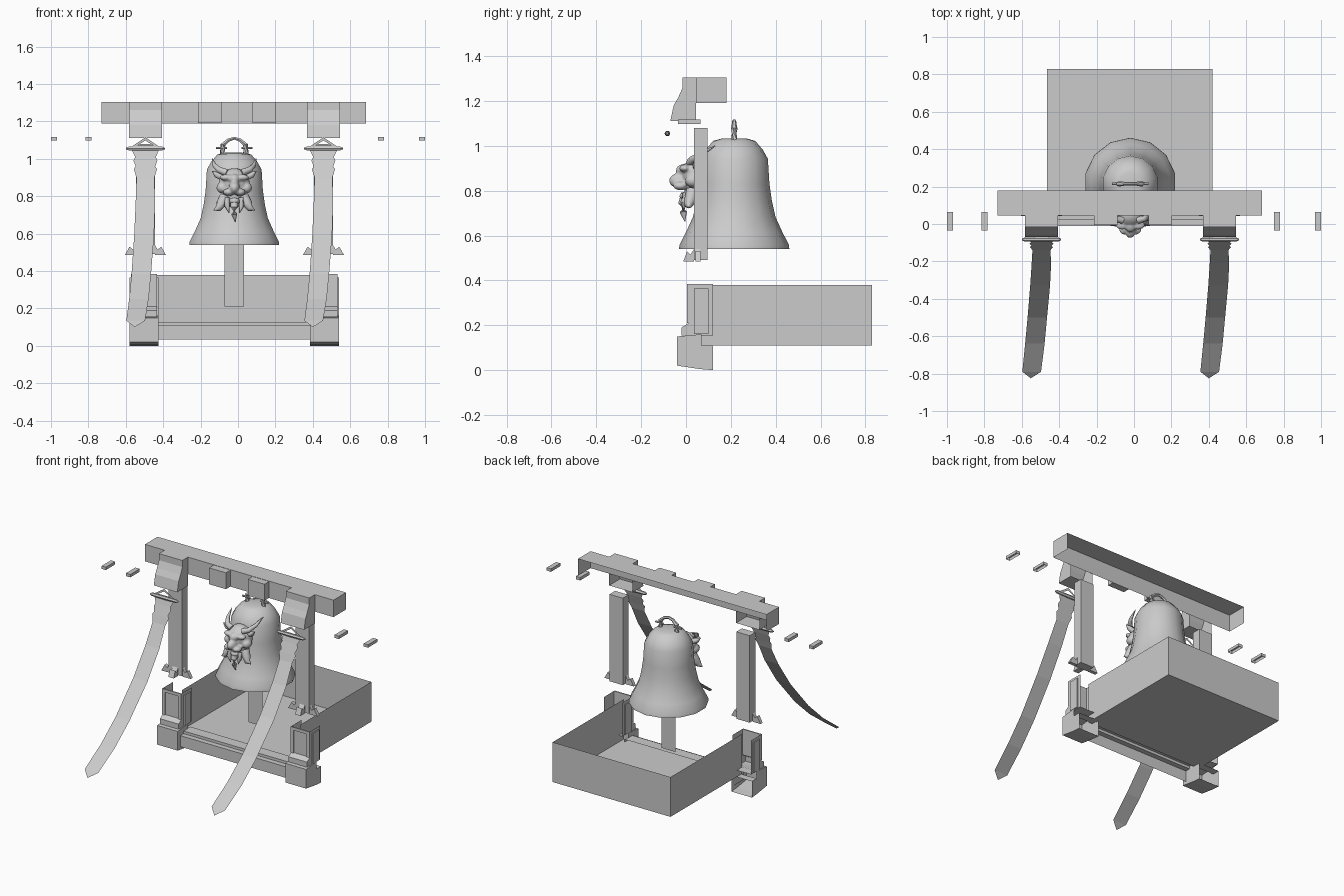
import bpy, bmesh, math
from mathutils import Vector

if "Cube" in bpy.data.objects:
    bpy.data.objects.remove(bpy.data.objects["Cube"], do_unlink=True)

GREY = bpy.data.materials.new("plain grey")
GREY.use_nodes = True
GREY.diffuse_color = (0.6, 0.6, 0.6, 1)
GREY.node_tree.nodes["Principled BSDF"].inputs["Base Color"].default_value = (0.6, 0.6, 0.6, 1)

MID = -0.02           # centre line of the bell
POSTS = (-0.495, 0.457)


def finish(name, bm, smooth=None, fix=True):
    if fix:
        bmesh.ops.recalc_face_normals(bm, faces=bm.faces)
    mesh = bpy.data.meshes.new(name)
    bm.to_mesh(mesh)
    bm.free()
    mesh.materials.append(GREY)
    ob = bpy.data.objects.new(name, mesh)
    bpy.context.collection.objects.link(ob)
    if smooth:
        bpy.ops.object.select_all(action='DESELECT')
        ob.select_set(True)
        bpy.context.view_layer.objects.active = ob
        bpy.ops.object.shade_smooth_by_angle(angle=math.radians(smooth))
    return ob


def drop(bm, *directions):
    """Open a shell by removing the faces that point in the given directions."""
    bm.normal_update()
    gone = [f for f in bm.faces if any(f.normal.dot(Vector(d)) > 0.9 for d in directions)]
    bmesh.ops.delete(bm, geom=gone, context='FACES')


def add_box(bm, x, y, z):
    vs = bmesh.ops.create_cube(bm, size=1)["verts"]
    for v in vs:
        v.co = [r[0] + (c + 0.5) * (r[1] - r[0]) for c, r in zip(v.co, (x, y, z))]
    return vs


def box(name, x, y, z, open_sides=()):
    bm = bmesh.new()
    add_box(bm, x, y, z)
    drop(bm, *open_sides)
    return finish(name, bm, fix=False)


def extrude_x(name, pts, x0, x1, open_sides=()):
    """Solid from a side profile of (y, z) points."""
    bm = bmesh.new()
    f = bm.faces.new([bm.verts.new((x0, y, z)) for y, z in pts])
    out = bmesh.ops.extrude_face_region(bm, geom=[f])["geom"]
    for v in out:
        if isinstance(v, bmesh.types.BMVert):
            v.co.x = x1
    bmesh.ops.recalc_face_normals(bm, faces=bm.faces)
    drop(bm, *open_sides)
    return finish(name, bm, fix=False)


def tube(bm, pts, radii, sides=8):
    """Tapered tube through points."""
    rings = []
    pts = [Vector(p) for p in pts]
    for i, p in enumerate(pts):
        t = pts[min(i + 1, len(pts) - 1)] - pts[max(i - 1, 0)]
        q = t.to_track_quat('Z', 'Y')
        rings.append([bm.verts.new(p + q @ Vector((radii[i] * math.cos(a), radii[i] * math.sin(a), 0)))
                      for a in (2 * math.pi * k / sides for k in range(sides))])
    for a, b in zip(rings, rings[1:]):
        for k in range(sides):
            bm.faces.new((a[k], a[(k + 1) % sides], b[(k + 1) % sides], b[k]))
    bm.faces.new(rings[0][::-1])
    bm.faces.new(rings[-1])


UP, DOWN, BACK = (0, 0, 1), (0, 0, -1), (0, 1, 0)

# top beam: hollow trough, with two small blocks on its face
box("beam", (-0.73, 0.685), (0.045, 0.18), (1.19, 1.305), (DOWN, BACK))
for x in (-0.15, 0.14):
    box("beam_block", (x - 0.063, x + 0.063), (-0.005, 0.045), (1.192, 1.303), (BACK,))

# loose clips either side of the beam
for x in (-0.984, -0.8, 0.765, 0.984):
    box("clip", (x - 0.016, x + 0.016), (-0.035, 0.065), (1.097, 1.117), (DOWN,))

# tray, open at the front and top
box("tray", (-0.465, 0.42), (0.065, 0.83), (0.11, 0.38), (UP, (0, -1, 0)))

# stepped sill across the front of the tray
extrude_x("sill", [(-0.01, 0.035), (-0.01, 0.11), (0.025, 0.11), (0.025, 0.128),
                   (0.1, 0.128), (0.1, 0.035)], -0.43, 0.39, (DOWN, BACK))

# strap outline: half width, sideways drift, y, z from top to tip
STRAP = [(0.072, 0, -0.085, 1.045), (0.055, 0, -0.097, 1.01), (0.064, 0, -0.105, 0.99),
         (0.052, 0, -0.117, 0.96), (0.062, 0, -0.123, 0.945), (0.048, 0, -0.14, 0.9),
         (0.052, 0, -0.21, 0.77), (0.053, -0.007, -0.33, 0.59), (0.052, -0.022, -0.5, 0.385),
         (0.052, -0.035, -0.64, 0.25), (0.05, -0.052, -0.79, 0.135)]

for c in POSTS:
    # bracket under the beam
    extrude_x("corbel", [(0.045, 1.305), (-0.015, 1.305), (-0.015, 1.26), (-0.035, 1.215),
                         (-0.055, 1.18), (-0.07, 1.11), (0.045, 1.11)], c - 0.088, c + 0.088, (BACK,))
    # post with three flared toes
    box("post", (c - 0.05, c + 0.05), (0.036, 0.096), (0.49, 1.08))
    for s in (-1, 1):
        bm = bmesh.new()
        for y in (0.042, 0.065):
            bm.faces.new([bm.verts.new((c + s * a, y, z)) for a, z in
                          ((0.05, 0.485), (0.11, 0.485), (0.085, 0.53), (0.065, 0.515), (0.05, 0.54))])
        bmesh.ops.bridge_loops(bm, edges=bm.edges[:])
        finish("side_toe", bm)
    extrude_x("front_toe", [(0.036, 0.54), (0.036, 0.485), (-0.012, 0.485), (0.005, 0.53), (0.02, 0.515)],
              c - 0.02, c + 0.02)

    # base block with sloping shoulder, then the panelled pillar above
    b = c - 0.007 + (0.012 if c > 0 else 0)
    extrude_x("base_block", [(0.12, 0), (0.06, 0.005), (-0.04, 0.02), (-0.04, 0.15), (0.07, 0.16), (0.07, 0.11),
                             (0.12, 0.11)], b - 0.077, b + 0.077, (BACK,))
    extrude_x("pillar", [(-0.02, 0.155), (-0.02, 0.19), (0.012, 0.21), (0.012, 0.385), (0.12, 0.385),
                         (0.12, 0.155)], b - 0.07, b + 0.07, (BACK, UP))
    for s in (-1, 1):
        box("pillar_plate", (b + s * 0.074 - 0.004, b + s * 0.074 + 0.004), (0.035, 0.1), (0.16, 0.365))
        box("pillar_rail", (b + s * 0.06 - 0.01, b + s * 0.06 + 0.01), (0.004, 0.012), (0.21, 0.385))
    box("pillar_rail_top", (b - 0.05, b + 0.05), (0.004, 0.012), (0.365, 0.385))

    # hanging strap, a single thin sheet
    bm = bmesh.new()
    rows = [[bm.verts.new((c + d + s * w, y, z)) for s in (-1, 1)] for w, d, y, z in STRAP]
    for p, q in zip(rows, rows[1:]):
        bm.faces.new((p[0], q[0], q[1], p[1]))
    w, d, y, z = STRAP[-1]
    bm.faces.new((rows[-1][0], bm.verts.new((c + d - 0.005, -0.825, 0.1)), rows[-1][1]))
    finish("strap", bm, fix=False)

    # spindle and flat triangular hanger
    bm = bmesh.new()
    tube(bm, [(c + x, -0.083, 1.055) for x in (-0.105, -0.09, 0, 0.09, 0.105)],
         (0.004, 0.011, 0.013, 0.011, 0.004), 6)
    finish("spindle", bm)
    bm = bmesh.new()
    outer = [bm.verts.new((c + x, -0.083, z)) for x, z in ((-0.078, 1.062), (0, 1.115), (0.078, 1.062))]
    inner = [bm.verts.new((c + x, -0.083, z)) for x, z in ((-0.045, 1.07), (0, 1.098), (0.045, 1.07))]
    for i in range(3):
        j = (i + 1) % 3
        bm.faces.new((outer[i], outer[j], inner[j], inner[i]))
    finish("hanger", bm, fix=False)

# bell, lathed
PROFILE = [(0.235, 0.54), (0.246, 0.54), (0.244, 0.558), (0.215, 0.615), (0.184, 0.683), (0.168, 0.755),
           (0.157, 0.83), (0.15, 0.942), (0.128, 0.982), (0.094, 1.022), (0.058, 1.032), (0, 1.034)]
bm = bmesh.new()
vs = [bm.verts.new((MID, 0.215 + r, z)) for r, z in PROFILE]
es = [bm.edges.new(p) for p in zip(vs, vs[1:])]
bmesh.ops.spin(bm, geom=vs + es, cent=(MID, 0.215, 0), axis=(0, 0, 1), angle=2 * math.pi, steps=14)
bmesh.ops.remove_doubles(bm, verts=bm.verts, dist=0.0005)
finish("bell", bm, smooth=40)

# bell crown: arched handle with pins
bm = bmesh.new()
tube(bm, [(MID + x, 0.215, z) for x, z in ((-0.06, 1.02), (-0.06, 1.075), (-0.032, 1.1), (0, 1.11),
                                           (0.032, 1.1), (0.06, 1.075), (0.06, 1.02))],
     (0.017, 0.015, 0.01, 0.009, 0.01, 0.015, 0.017), 6)
for s in (-1, 1):
    tube(bm, [(MID + s * 0.04, 0.215, 1.057), (MID + s * 0.097, 0.215, 1.057)], (0.006, 0.006), 6)
finish("bell_handle", bm)

# flat clapper tongue
bm = bmesh.new()
bm.faces.new([bm.verts.new((MID + x, 0.215, z)) for x, z in
              ((-0.052, 0.21), (0.052, 0.21), (0.052, 0.62), (-0.052, 0.62))])
finish("clapper", bm, fix=False)

# horned face on the bell: fused lumps; each is centre, radius (mirrored when off centre)
LUMPS = [((0, 0.05, 0.87), (0.083, 0.07, 0.08)), ((0, 0.05, 0.8), (0.06, 0.055, 0.06)),
         ((0, -0.03, 0.845), (0.03, 0.045, 0.034)), ((0, -0.005, 0.89), (0.032, 0.04, 0.03)),
         ((0.042, -0.005, 0.9), (0.036, 0.025, 0.017)), ((0.03, -0.025, 0.822), (0.03, 0.032, 0.02)),
         ((0.065, 0.03, 0.845), (0.03, 0.035, 0.03)), ((0, 0, 0.775), (0.03, 0.03, 0.02))]
bm = bmesh.new()
for (x, y, z), r in LUMPS:
    for s in ((1, -1) if x else (1,)):
        for v in bmesh.ops.create_icosphere(bm, subdivisions=3, radius=1)["verts"]:
            v.co = Vector((MID + s * x, y, z)) + Vector(a * k for a, k in zip(v.co, r))
head = finish("horned_face", bm, smooth=60)
mod = head.modifiers.new("fuse", 'REMESH')
mod.mode, mod.voxel_size, mod.use_smooth_shade = 'VOXEL', 0.006, True
mod = head.modifiers.new("soften", 'SMOOTH')
mod.iterations = 2

# horns, ears, whiskers and goatee
bm = bmesh.new()
for s in (-1, 1):
    tube(bm, [(MID + s * x, y, z) for x, y, z in ((0.04, 0.02, 0.925), (0.08, 0.03, 0.94), (0.105, 0.07, 0.965),
                                                  (0.117, 0.13, 1.0))], (0.02, 0.017, 0.012, 0.002))
    tube(bm, [(MID + s * x, y, z) for x, y, z in ((0.06, 0.05, 0.9), (0.095, 0.045, 0.915), (0.118, 0.04, 0.935))],
         (0.018, 0.016, 0.002))
    tube(bm, [(MID + s * x, y, z) for x, y, z in ((0.05, 0.03, 0.8), (0.07, 0.02, 0.76), (0.085, 0.01, 0.735),
                                                  (0.11, 0.01, 0.725))], (0.03, 0.028, 0.018, 0.002))
    tube(bm, [(MID + s * x, y, z) for x, y, z in ((0.035, 0, 0.79), (0.04, -0.01, 0.75), (0.028, -0.01, 0.71))],
         (0.016, 0.015, 0.002))
tube(bm, [(MID, 0, 0.785), (MID, -0.015, 0.74), (MID, -0.012, 0.705), (MID + 0.005, -0.005, 0.663)],
     (0.022, 0.02, 0.017, 0.002))
finish("horns_and_beard", bm, smooth=50)
